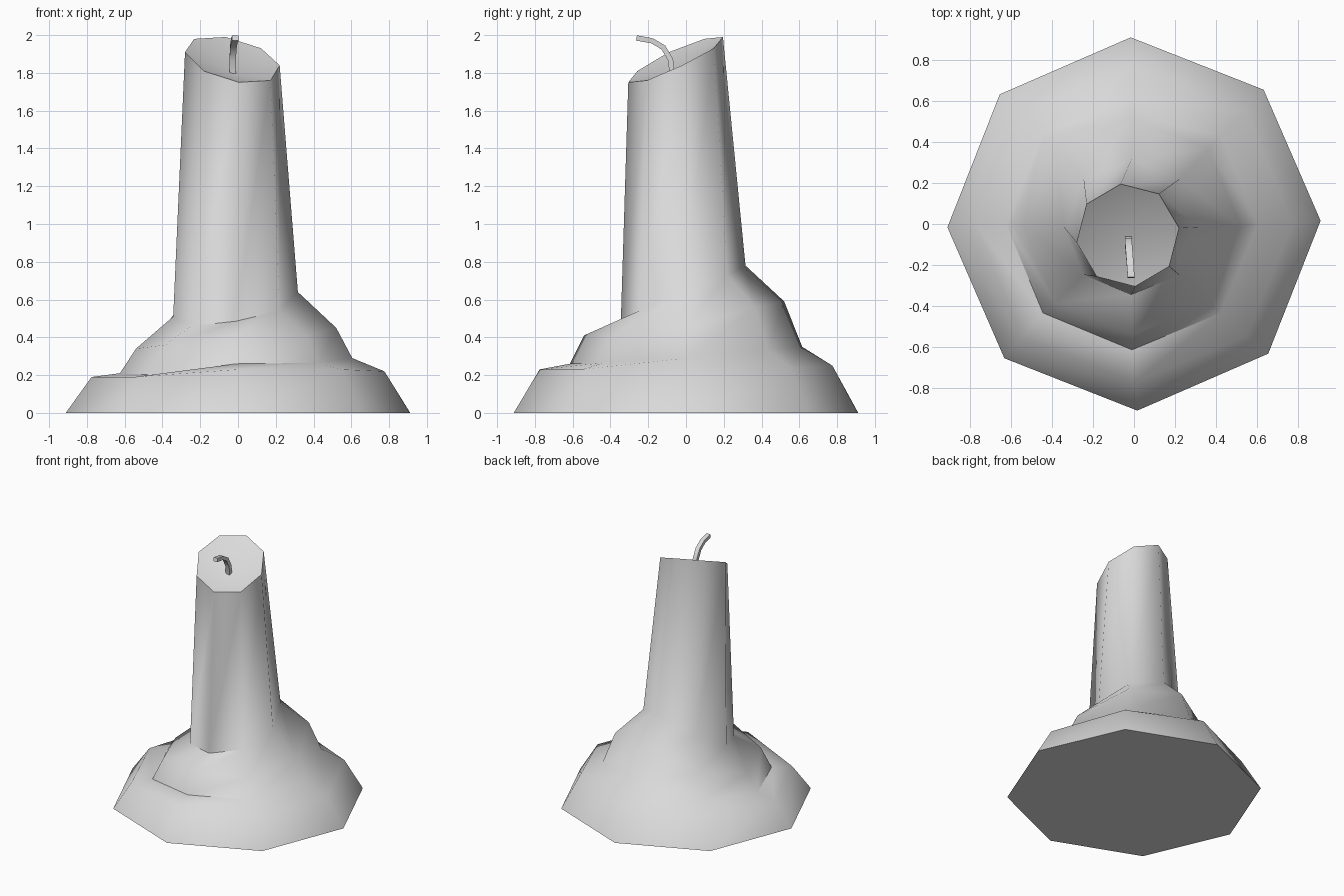
import bpy
import bmesh
import math
from mathutils import Vector

cube = bpy.data.objects.get("Cube")
if cube:
    bpy.data.objects.remove(cube, do_unlink=True)

SIDES = 8

wax = bpy.data.materials.new("pale_grey")
wax.use_nodes = True
GREY = (0.7, 0.7, 0.7, 1)
wax.diffuse_color = GREY
wax.node_tree.nodes["Principled BSDF"].inputs["Base Color"].default_value = GREY


def finish(name, bm, angle):
    bmesh.ops.recalc_face_normals(bm, faces=bm.faces)
    mesh = bpy.data.meshes.new(name)
    bm.to_mesh(mesh)
    bm.free()
    mesh.materials.append(wax)
    obj = bpy.data.objects.new(name, mesh)
    bpy.context.collection.objects.link(obj)
    bpy.ops.object.select_all(action='DESELECT')
    obj.select_set(True)
    bpy.context.view_layer.objects.active = obj
    bpy.ops.object.shade_smooth_by_angle(angle=math.radians(angle))
    return obj


def ring(bm, radius, heights, centre=(0, 0), turn=0.0):
    """Eight-sided loop whose corners have their own heights."""
    verts = []
    for i, z in enumerate(heights):
        a = math.tau * i / SIDES + math.radians(turn)
        verts.append(bm.verts.new((centre[0] + radius * math.cos(a),
                                   centre[1] + radius * math.sin(a), z)))
    return verts


def bridge(bm, low, high):
    n = len(low)
    for i in range(n):
        j = (i + 1) % n
        bm.faces.new((low[i], low[j], high[j], high[i]))


# Melted wax mound and leaning candle, stacked from uneven rings
bm = bmesh.new()
rings = [
    ring(bm, 0.912, [0] * SIDES, turn=1),
    ring(bm, 0.775, [.22, .24, .25, .22, .19, .19, .23, .23]),
    ring(bm, 0.615, [.29, .34, .35, .27, .21, .20, .26, .265], (-0.01, 0)),
    ring(bm, 0.53, [.45, .56, .59, .46, .34, .36, .41, .41], (-0.01, -0.01)),
    ring(bm, 0.33, [.64, .73, .78, .65, .51, .46, .485, .54], (-0.013, -0.015)),
    ring(bm, 0.253, [1.84, 1.93, 1.99, 1.98, 1.91, 1.81, 1.75, 1.76],
         (-0.03, -0.055), 8),
]
for low, high in zip(rings, rings[1:]):
    bridge(bm, low, high)
bm.faces.new(rings[0])

# Dished top around the wick
hollow = bm.verts.new((-0.03, -0.075, 1.8))
rim = rings[-1]
for i in range(SIDES):
    bm.faces.new((rim[i], rim[(i + 1) % SIDES], hollow))
finish("candle", bm, 52)

# Bent square wick swept along a short path
path = [Vector(p) for p in ((-.028, -.07, 1.77), (-.028, -.082, 1.87),
                            (-.025, -.12, 1.935), (-.02, -.18, 1.97),
                            (-.014, -.262, 1.985))]
bm = bmesh.new()
sections = []
side = Vector((1, 0, 0))
for i, p in enumerate(path):
    along = (path[min(i + 1, len(path) - 1)] - path[max(i - 1, 0)]).normalized()
    up = side.cross(along).normalized()
    sections.append([bm.verts.new(p + side * sx * 0.017 + up * sy * 0.014)
                     for sx, sy in ((-1, -1), (1, -1), (1, 1), (-1, 1))])
for low, high in zip(sections, sections[1:]):
    bridge(bm, low, high)
bm.faces.new(sections[0])
bm.faces.new(sections[-1])
finish("wick", bm, 40)
